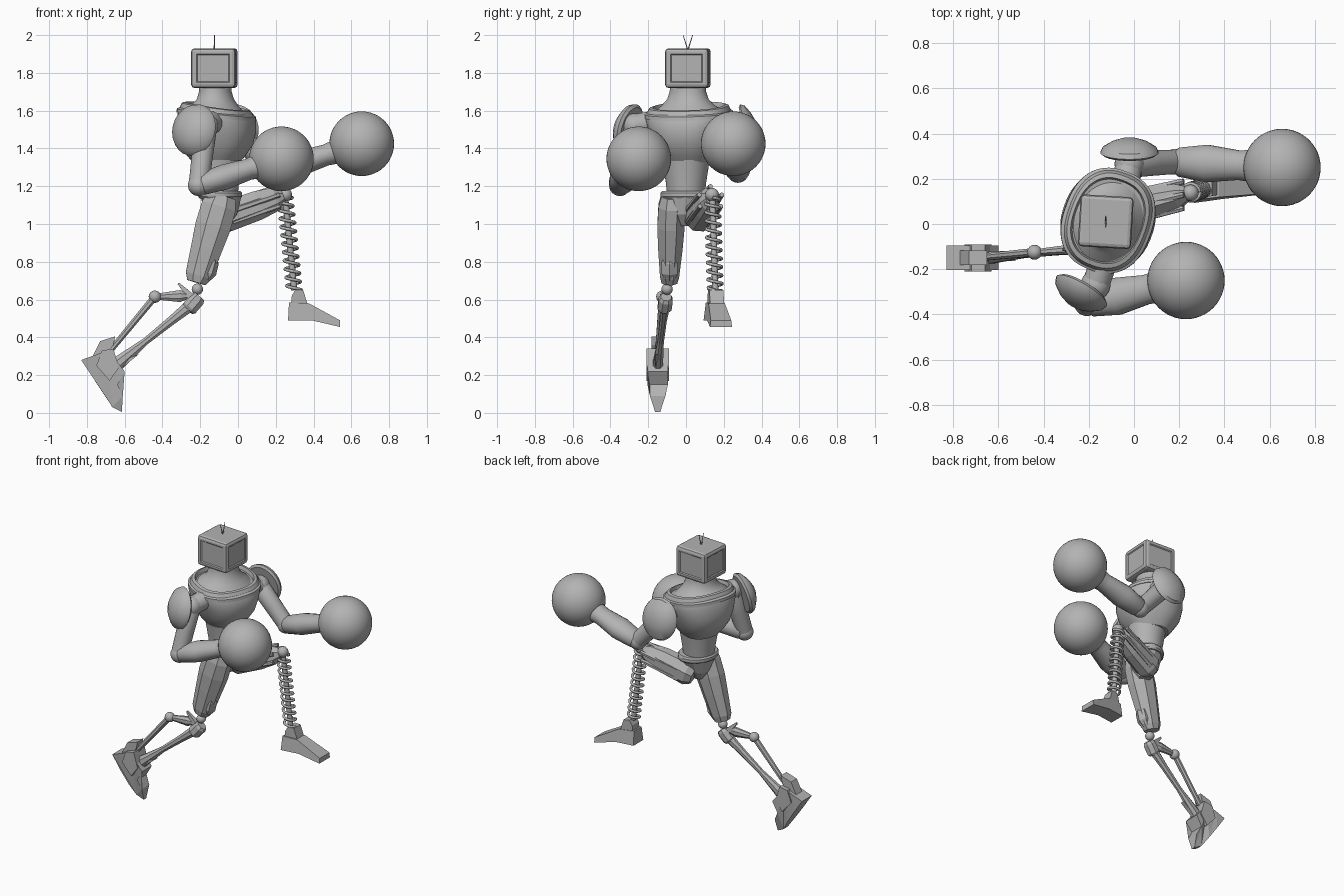
import bpy
import bmesh
import math
from mathutils import Vector, Matrix

default_cube = bpy.data.objects.get("Cube")
if default_cube:
    bpy.data.objects.remove(default_cube, do_unlink=True)

GREY = (.45, .45, .45, 1)
grey_metal = bpy.data.materials.new("grey_metal")
grey_metal.use_nodes = True
grey_metal.diffuse_color = GREY
grey_metal.node_tree.nodes["Principled BSDF"].inputs["Base Color"].default_value = GREY


def finish(name, data, smooth=False):
    """Link the data as an object with the shared material."""
    part = bpy.data.objects.new(name, data)
    bpy.context.collection.objects.link(part)
    data.materials.append(grey_metal)
    if smooth:
        bpy.ops.object.select_all(action="DESELECT")
        part.select_set(True)
        bpy.context.view_layer.objects.active = part
        bpy.ops.object.shade_smooth_by_angle(angle=math.radians(35))
    return part


def from_bmesh(name, bm, smooth=False):
    bmesh.ops.recalc_face_normals(bm, faces=bm.faces)
    mesh = bpy.data.meshes.new(name)
    bm.to_mesh(mesh)
    bm.free()
    return finish(name, mesh, smooth)


def bridge(name, rings, smooth):
    """Skin a list of point rings and cap both ends."""
    bm = bmesh.new()
    loops = [[bm.verts.new(point) for point in ring] for ring in rings]
    for low, high in zip(loops, loops[1:]):
        for i in range(len(low)):
            j = (i + 1) % len(low)
            bm.faces.new((low[i], low[j], high[j], high[i]))
    bm.faces.new(loops[0][::-1])
    bm.faces.new(loops[-1])
    return from_bmesh(name, bm, smooth)


def limb(name, start, end, stations, sides=16, smooth=True, hint=(0, 1, 0)):
    """Skin along an axis; stations are (fraction, half width, half depth)."""
    start, end = Vector(start), Vector(end)
    axis = (end - start).normalized()
    across = Vector(hint)
    across = (across - axis * across.dot(axis)).normalized()
    depth = axis.cross(across)
    rings = []
    for fraction, wide, deep in stations:
        centre = start.lerp(end, fraction)
        angles = [math.tau * (i + .5) / sides for i in range(sides)]
        rings.append([centre + across * wide * math.cos(a) + depth * deep * math.sin(a)
                      for a in angles])
    return bridge(name, rings, smooth)


def rod(name, start, end, radius, tip=None, sides=12):
    tip = tip or radius
    return limb(name, start, end, [(0, radius, radius), (1, tip, tip)], sides)


def ball(name, centre, radius, detail=16):
    bm = bmesh.new()
    bmesh.ops.create_uvsphere(bm, u_segments=detail * 2, v_segments=detail, radius=radius,
                              matrix=Matrix.Translation(centre))
    return from_bmesh(name, bm, True)


def squared(value, power):
    return math.copysign(abs(value) ** power, value)


def body(name, centre, yaw, rings, smooth=True, sides=48, power=1):
    """Stack of oval rings: (height, half front-back, half side, forward tilt)."""
    turn = Matrix.Rotation(yaw, 3, "Z")
    loops = []
    for z, front, side, tilt in rings:
        loop = []
        for i in range(sides):
            a = math.tau * (i + .5) / sides
            x = front * squared(math.cos(a), power)
            y = side * squared(math.sin(a), power)
            loop.append(turn @ Vector((x, y, z - tilt * x)) + Vector(centre))
        loops.append(loop)
    return bridge(name, loops, smooth)


def plate(name, outline, middle, half_width, slant=0):
    """Side outline in x and z, given width by a rule on height."""
    bm = bmesh.new()
    back = outline[0][0]
    sides = [[bm.verts.new((x, middle + slant * (x - back) + s * half_width(z), z))
              for x, z in outline] for s in (-1, 1)]
    for i in range(len(outline)):
        j = (i + 1) % len(outline)
        bm.faces.new((sides[0][i], sides[0][j], sides[1][j], sides[1][i]))
    caps = [bm.faces.new(side) for side in sides]
    bmesh.ops.triangulate(bm, faces=caps)
    return from_bmesh(name, bm)


# Head: bevelled box with sunken panels and two antennae
bm = bmesh.new()
place = Matrix.Translation((-.125, .01, 1.825)) @ Matrix.Rotation(-.06, 4, "Z")
bmesh.ops.create_cube(bm, size=1, matrix=place @ Matrix.Diagonal((.235, .23, .21, 1)))
bmesh.ops.bevel(bm, geom=bm.edges[:], offset=.018, segments=2, affect="EDGES", profile=.5)
panels = [f for f in bm.faces if f.calc_area() > .02 and abs(f.normal.z) < .5]
bmesh.ops.inset_individual(bm, faces=panels, thickness=.016, depth=0)
bmesh.ops.inset_individual(bm, faces=panels, thickness=.008, depth=-.006)
from_bmesh("head", bm)
for sign in (-1, 1):
    rod("antenna", (-.125, .01, 1.92), (-.125, .01 + sign * .025, 2), .004, .002, 6)

# Neck, chest, waist and pelvis
TORSO = (-.115, .015, 0)
YAW = math.radians(-20)
body("neck", (-.12, .01, 0), YAW, [
    (1.57, .18, .21, .1), (1.6, .155, .18, .1), (1.63, .12, .14, .05),
    (1.66, .097, .112, 0), (1.7, .085, .098, 0), (1.74, .085, .095, 0)])
body("chest", TORSO, YAW, [
    (1.32, .115, .115, 0), (1.36, .15, .145, 0), (1.42, .19, .182, 0),
    (1.49, .205, .205, 0), (1.55, .2, .225, .05), (1.59, .187, .225, .1),
    (1.62, .17, .21, .14), (1.625, .155, .19, .15), (1.6, .148, .183, .15)], power=.84)
body("collar", TORSO, YAW, [
    (1.57, .199, .231, .12), (1.59, .197, .232, .12), (1.6, .18, .215, .12)], power=.84)
body("waist", (-.1, 0, 0), YAW, [
    (1.15, .098, .1, 0), (1.22, .105, .107, 0), (1.34, .125, .126, 0)])
body("belt", (-.095, 0, 0), YAW, [
    (1.135, .105, .13, 0), (1.145, .113, .137, 0), (1.165, .113, .137, 0),
    (1.175, .105, .13, 0)])
body("pelvis", (-.09, 0, 0), YAW, [
    (.99, .04, .03, 0), (1.05, .085, .075, 0), (1.14, .105, .125, 0)], sides=12, smooth=False)

# Arms: socket, upper arm, elbow, flared forearm and ball fist
FOREARM = [(0, .048, .045), (.04, .065, .058), (.3, .084, .068), (.6, .066, .057),
           (.64, .068, .06), (.75, .074, .066)]
UPPER_ARM = [(0, .05, .05), (.1, .06, .06), (.5, .057, .057), (1, .054, .054)]
PAD = [(0, .125, .115), (.15, .14, .13), (.45, .13, .12), (.8, .085, .08), (1, .04, .04)]
ARMS = {
    "right": ((-.135, -.17, 1.54), (-.17, -.27, 1.52), (-.208, -.35, 1.205),
              (.23, -.25, 1.345), (-.225, -.285, 1.495), (-.268, -.358, 1.515)),
    "left": ((-.04, .17, 1.53), (-.02, .265, 1.5), (.18, .275, 1.275),
             (.655, .25, 1.425), (-.02, .305, 1.495), (-.02, .375, 1.51)),
}
for side, (socket, shoulder, elbow, fist, pad_in, pad_out) in ARMS.items():
    rod(side + "_shoulder_socket", socket, shoulder, .062)
    ball(side + "_shoulder_ball", shoulder, .066)
    limb(side + "_upper_arm", shoulder, elbow, UPPER_ARM, 20)
    ball(side + "_elbow", elbow, .057)
    limb(side + "_forearm", elbow, fist, FOREARM, 20)
    ball(side + "_ball_fist", fist, .171, 24)
    limb(side + "_shoulder_pad", pad_in, pad_out, PAD, 24, True, (0, 0, 1))
    rod(side + "_pad_mount", shoulder, pad_in, .035)
rod("right_shoulder_hub", (-.135, -.2, 1.535), (-.135, -.29, 1.535), .045)

# Right leg: faceted thigh, knee plate and two-rod shin stretched back
limb("right_thigh", (-.085, -.075, 1.15), (-.22, -.088, .69), [
    (0, .06, .08), (.12, .075, .1), (.35, .078, .102), (.6, .07, .09),
    (.92, .055, .075), (1, .045, .055)], 8, False)
limb("right_knee_plate", (-.13, -.087, .84), (-.172, -.087, .7), [
    (0, .035, .02), (.3, .048, .042), (.7, .048, .045), (1, .03, .02)], 6, False)
ball("right_knee_ball", (-.215, -.1, .655), .03)
limb("right_knee_clamp", (-.205, -.105, .615), (-.265, -.115, .545), [
    (0, .03, .035), (.2, .04, .045), (.85, .04, .045), (1, .03, .035)], 8, False)
limb("right_main_shin", (-.245, -.11, .575), (-.65, -.15, .25), [
    (0, .028, .035), (.25, .02, .026), (.6, .018, .02), (1, .03, .042)], 8, False)
limb("right_upper_link", (-.25, -.11, .62), (-.44, -.125, .615), [
    (0, .012, .012), (.3, .022, .034), (1, .014, .016)], 8, False)
rod("right_knee_fin", (-.235, -.11, .6), (-.315, -.112, .685), .03, .008, 4)
ball("right_link_joint", (-.44, -.125, .615), .033, 8)
rod("right_rear_shin", (-.44, -.125, .615), (-.7, -.15, .3), .02, .016, 8)

# Right foot: toe pointing down
plate("right_foot", [
    (-.83, .28), (-.76, .305), (-.69, .33), (-.6, .22), (-.64, .15), (-.61, .09),
    (-.615, .005), (-.665, .03), (-.71, .1), (-.77, .19)],
    -.15, lambda z: min(.054, .012 + .32 * z))
plate("right_heel_spur", [(-.77, .3), (-.73, .38), (-.65, .405), (-.66, .36), (-.7, .3)],
      -.15, lambda z: .032)
plate("right_ankle_guard", [(-.75, .25), (-.72, .33), (-.66, .34), (-.63, .24), (-.68, .17)],
      -.15, lambda z: .06)
plate("right_ankle_fin", [(-.66, .26), (-.525, .31), (-.64, .22)], -.15, lambda z: .014)

# Left leg: raised thick thigh with side rails
limb("left_thigh", (-.1, .055, 1.025), (.235, .135, 1.145), [
    (0, .06, .06), (.12, .08, .088), (.6, .072, .084), (.88, .058, .068),
    (1, .035, .04)], 8, False)
for y, z in ((-.06, .02), (.06, .02), (0, .065), (-.055, -.04), (.055, -.04)):
    rod("left_thigh_rail", (-.03, .07 + y, 1.05 + z), (.22, .13 + y, 1.135 + z), .02, .013, 6)
ball("left_knee_ball", (.25, .138, 1.155), .036)
rod("left_knee_pin", (.25, .09, 1.165), (.25, .19, 1.165), .022)

# Spring shin around a thin piston
top, bottom = Vector((.25, .14, 1.14)), Vector((.298, .155, .65))
rod("left_piston", top, bottom, .017)
coil = bpy.data.curves.new("left_spring", "CURVE")
coil.dimensions = "3D"
coil.bevel_depth = .0085
coil.bevel_resolution = 2
TURNS, STEPS = 11, 14
path = coil.splines.new("POLY")
path.points.add(TURNS * STEPS)
for i, point in enumerate(path.points):
    a = math.tau * i / STEPS
    spot = top.lerp(bottom, i / (TURNS * STEPS))
    point.co = (*(spot + Vector((math.cos(a), math.sin(a), 0)) * .038), 1)
finish("left_spring", coil)

# Left foot: ankle block and wedge shoe, toe turned out
plate("left_ankle_block", [(.28, .57), (.285, .62), (.305, .655), (.345, .65), (.37, .57)],
      .15, lambda z: .037, .17)
plate("left_foot", [(.265, .49), (.27, .585), (.375, .58), (.54, .49), (.54, .455), (.39, .49)],
      .147, lambda z: .042 + .12 * (.59 - z), .14)
